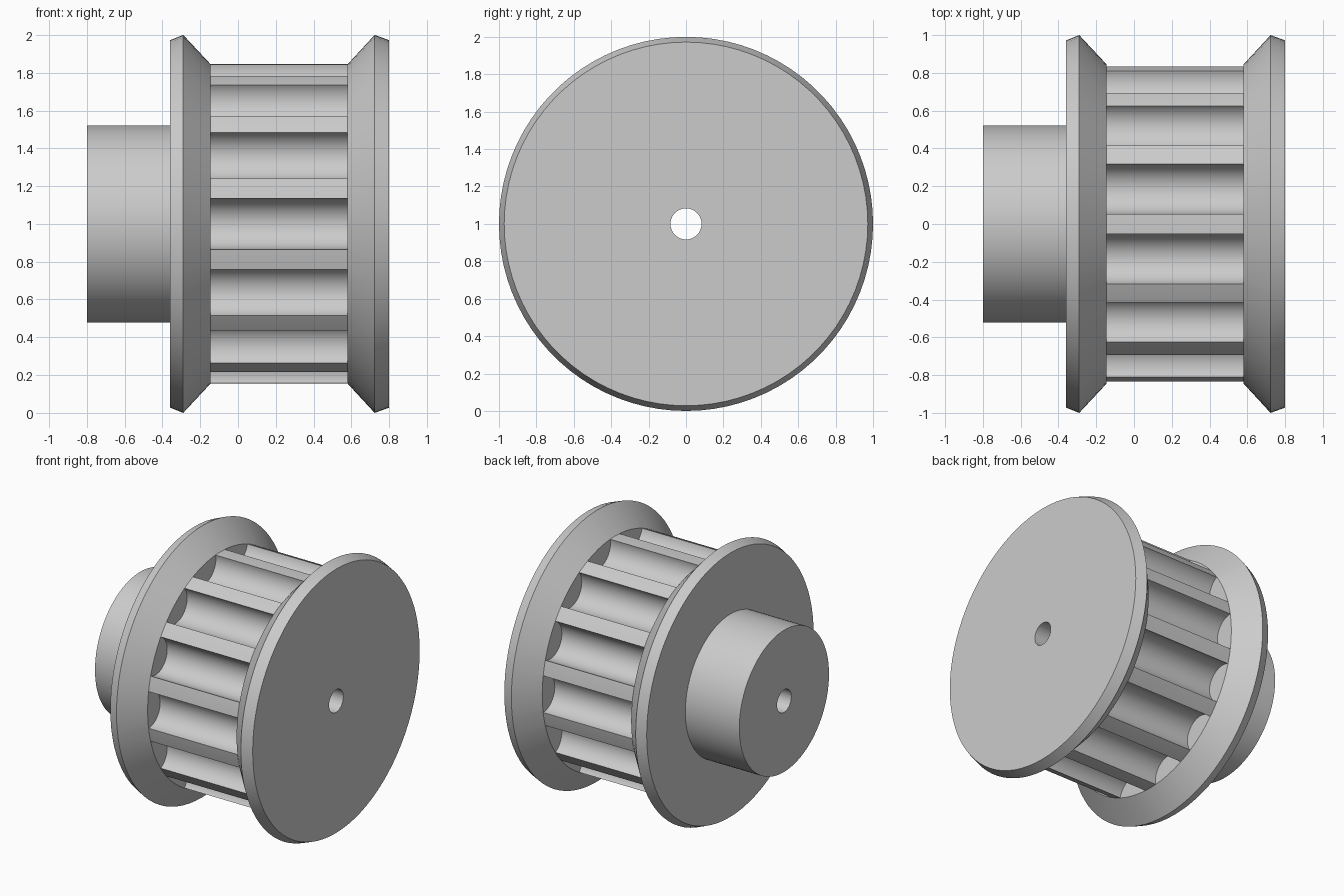
import bpy, bmesh, math
from mathutils import Vector

if "Cube" in bpy.data.objects:
    bpy.data.objects.remove(bpy.data.objects["Cube"])

TEETH = 14
SEG = 84
RIM = 0.845          # outside radius of the teeth
X0, X1 = -0.145, 0.58  # toothed width between the flanges


def link(bm, name):
    bmesh.ops.recalc_face_normals(bm, faces=bm.faces)
    me = bpy.data.meshes.new(name)
    bm.to_mesh(me)
    bm.free()
    ob = bpy.data.objects.new(name, me)
    bpy.context.collection.objects.link(ob)
    return ob


def ring(bm, x, r, n, cy=0.0, cz=1.0):
    return [bm.verts.new((x, cy + r * math.cos(2 * math.pi * i / n),
                          cz + r * math.sin(2 * math.pi * i / n))) for i in range(n)]


def bridge(bm, a, b):
    n = len(a)
    for i in range(n):
        j = (i + 1) % n
        bm.faces.new((a[i], a[j], b[j], b[i]))


# Pulley body: closed profile (x, radius) turned around the axle
profile = [(-0.80, 0.083), (-0.80, 0.522), (-0.36, 0.522), (-0.36, 0.972),
           (-0.29, 1.0), (X0, RIM), (X1, RIM), (0.723, 1.0),
           (0.80, 0.972), (0.80, 0.083)]
bm = bmesh.new()
rings = [ring(bm, x, r, SEG) for x, r in profile]
for k in range(len(rings)):
    bridge(bm, rings[k], rings[(k + 1) % len(rings)])
pulley = link(bm, "timing_pulley")

# Groove cutters: round bars lying between the flanges
half = math.radians(9.2)
bm = bmesh.new()
for t in range(TEETH):
    a = 2 * math.pi * t / TEETH
    d = RIM * math.cos(half)
    cy, cz = -d * math.cos(a), 1 + d * math.sin(a)
    ends = [ring(bm, x, RIM * math.sin(half), 40, cy, cz) for x in (X0, X1)]
    bridge(bm, *ends)
    for e in ends:
        bm.faces.new(e)
cutter = link(bm, "groove_cutters")
cutter.hide_render = True

# Cut the grooves and apply
mod = pulley.modifiers.new("grooves", 'BOOLEAN')
mod.operation = 'DIFFERENCE'
mod.solver = 'EXACT'
mod.object = cutter
bpy.context.view_layer.objects.active = pulley
pulley.select_set(True)
cutter.select_set(False)
bpy.ops.object.modifier_apply(modifier=mod.name)
bpy.data.objects.remove(cutter)

# Smooth the round surfaces, keep the edges crisp
bpy.ops.object.shade_smooth_by_angle(angle=math.radians(15))
